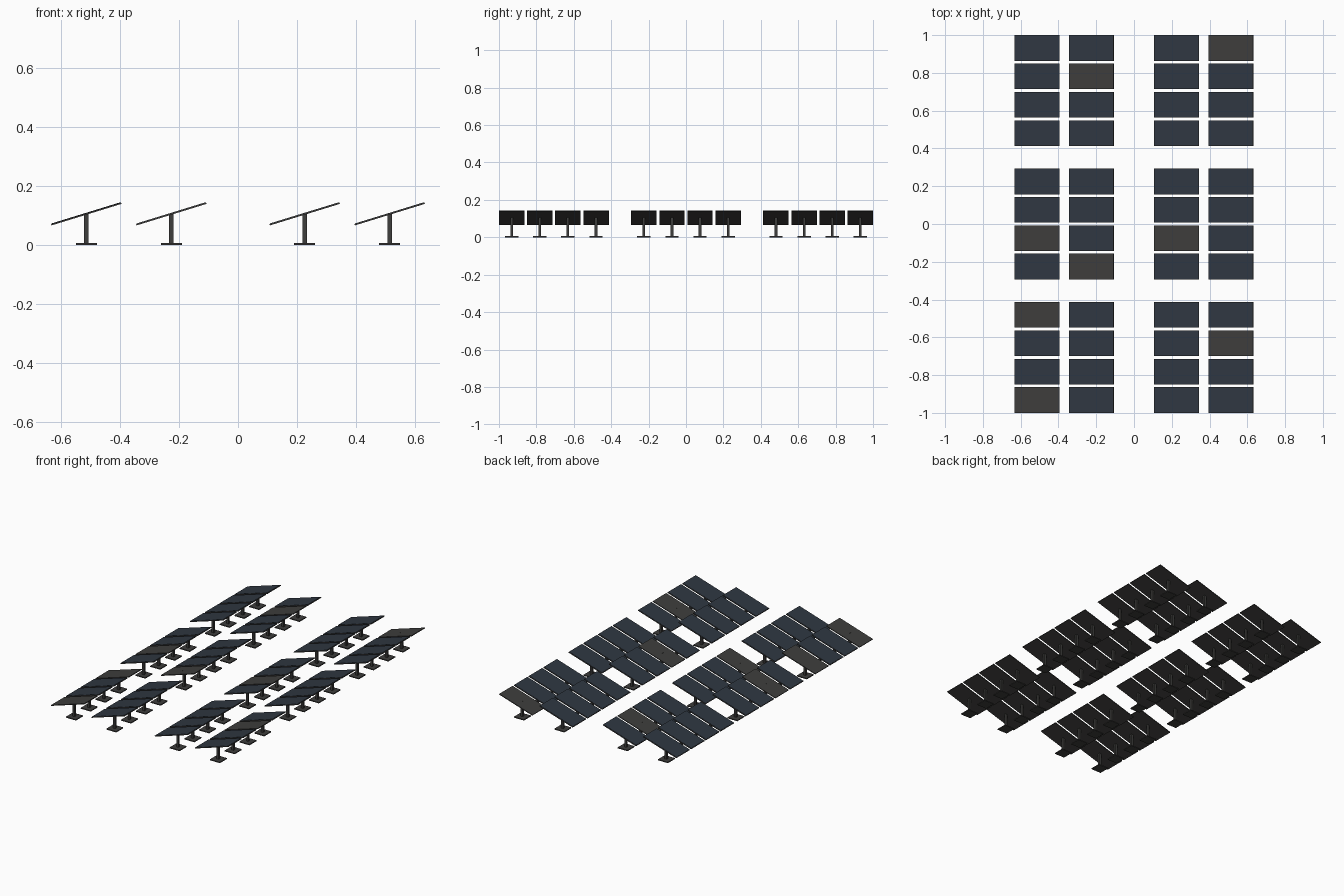
import bpy, bmesh, math
from mathutils import Matrix, Vector

if "Cube" in bpy.data.objects:
    bpy.data.objects.remove(bpy.data.objects["Cube"])


def material(name, rgb):
    m = bpy.data.materials.new(name)
    m.diffuse_color = (*rgb, 1.0)
    m.use_nodes = True
    m.node_tree.nodes["Principled BSDF"].inputs["Base Color"].default_value = m.diffuse_color
    return m


GREY = material("dark grey metal", (0.048, 0.047, 0.045))
BLUE = material("navy solar glass", (0.028, 0.038, 0.053))

TILT = Matrix.Rotation(math.radians(-17.1), 4, 'Y')
HUB_Z = 0.105                      # height of the panel centre


def box_mesh(name, size, centre, mat, tilt=False):
    """Box mesh; tilted boxes turn about the hub at the post top."""
    bm = bmesh.new()
    bmesh.ops.create_cube(bm, size=1.0)
    bmesh.ops.scale(bm, vec=Vector(size), verts=bm.verts)
    bmesh.ops.translate(bm, vec=Vector(centre), verts=bm.verts)
    if tilt:
        bm.transform(Matrix.Translation((0, 0, HUB_Z)) @ TILT)
    me = bpy.data.meshes.new(name)
    bm.to_mesh(me)
    bm.free()
    me.materials.append(mat)
    return me


def place(name, mesh, x, y):
    ob = bpy.data.objects.new(name, mesh)
    ob.location = (x, y, 0)
    bpy.context.collection.objects.link(ob)


# Shared part meshes
base = box_mesh("base_plate", (0.071, 0.071, 0.006), (0, 0, 0.003), GREY)
post = box_mesh("post", (0.014, 0.014, 0.1015), (0, 0, 0.05575), GREY)
frame = box_mesh("panel_frame", (0.2475, 0.136, 0.005), (0, 0, 0), GREY, True)
glass = box_mesh("panel_glass", (0.2435, 0.132, 0.0014), (0, 0, 0.0031), BLUE, True)

columns = [-0.513, -0.2255, 0.2255, 0.513]
rows = [g + o for g in (0.7065, 0, -0.7065)
        for o in (0.2255, 0.075, -0.075, -0.2255)]

# Panels whose glass is missing (column, row from the back)
bare = {(0, 6), (0, 8), (0, 11), (1, 1), (1, 7), (2, 6), (3, 0), (3, 9)}

for c, x in enumerate(columns):
    for r, y in enumerate(rows):
        place("base_plate", base, x, y)
        place("post", post, x, y)
        place("panel_frame", frame, x, y)
        if (c, r) not in bare:
            place("panel_glass", glass, x, y)
